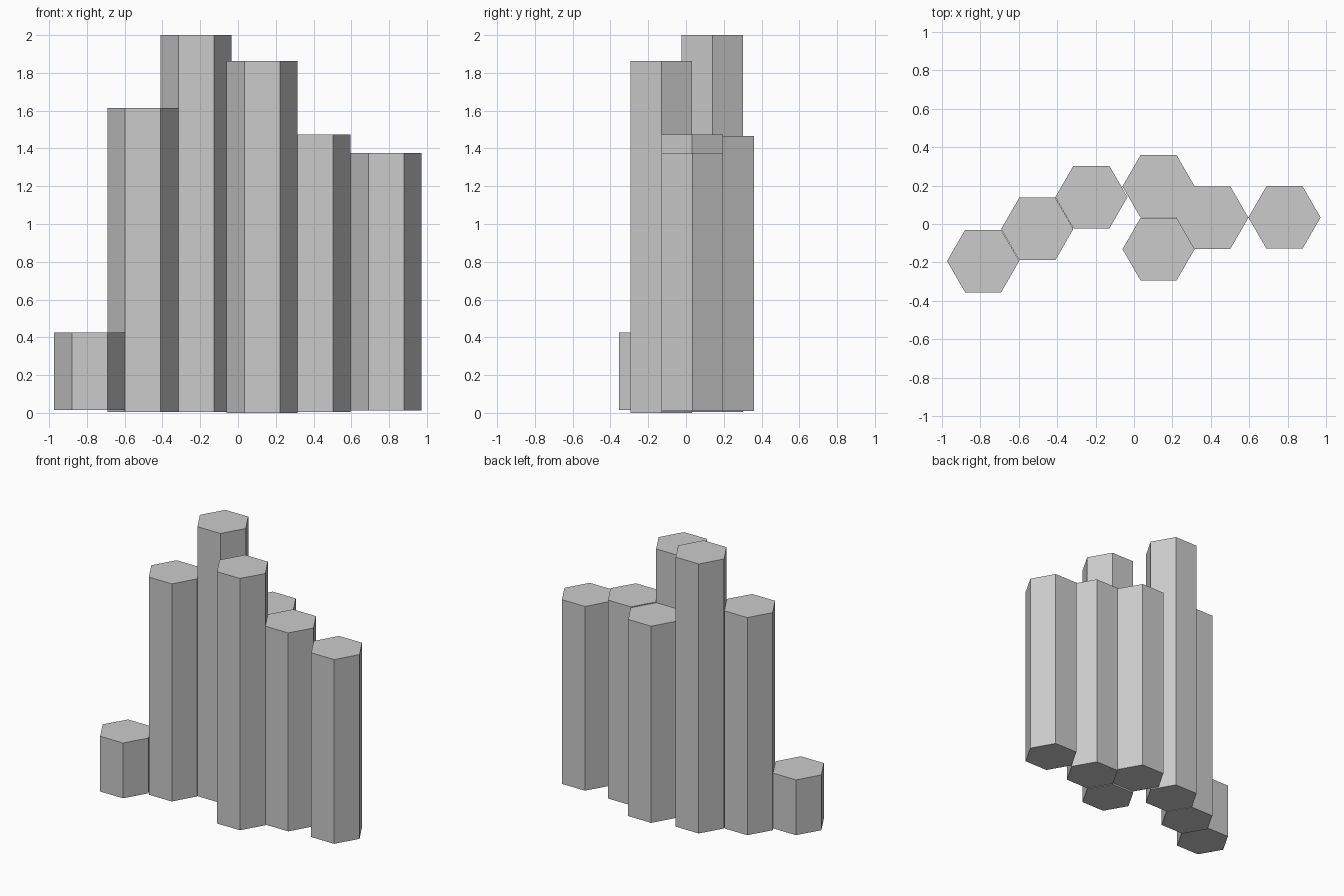
import bpy

if "Cube" in bpy.data.objects:
    bpy.data.objects.remove(bpy.data.objects["Cube"])

RADIUS = 0.188

# name: centre x, centre y, bottom z, top z
COLUMNS = {
    "column_far_left": (-0.786, -0.193, 0.016, 0.425),
    "column_left": (-0.504, -0.026, 0.004, 1.615),
    "column_tallest": (-0.222, 0.140, 0.005, 2.0),
    "column_back": (0.128, 0.196, 0.011, 1.467),
    "column_front": (0.128, -0.131, 0.0, 1.864),
    "column_right": (0.408, 0.033, 0.004, 1.473),
    "column_far_right": (0.784, 0.034, 0.012, 1.376),
}


def hex_column(name, x, y, bottom, top):
    # Blender puts the first corner on +y; a 30 degree turn points corners along x
    bpy.ops.mesh.primitive_cylinder_add(
        vertices=6, radius=RADIUS, depth=top - bottom,
        location=(x, y, (top + bottom) / 2), rotation=(0, 0, 0.5235988))
    bpy.context.object.name = name


# Cluster of capped hexagonal stone columns
for name, dims in COLUMNS.items():
    hex_column(name, *dims)
